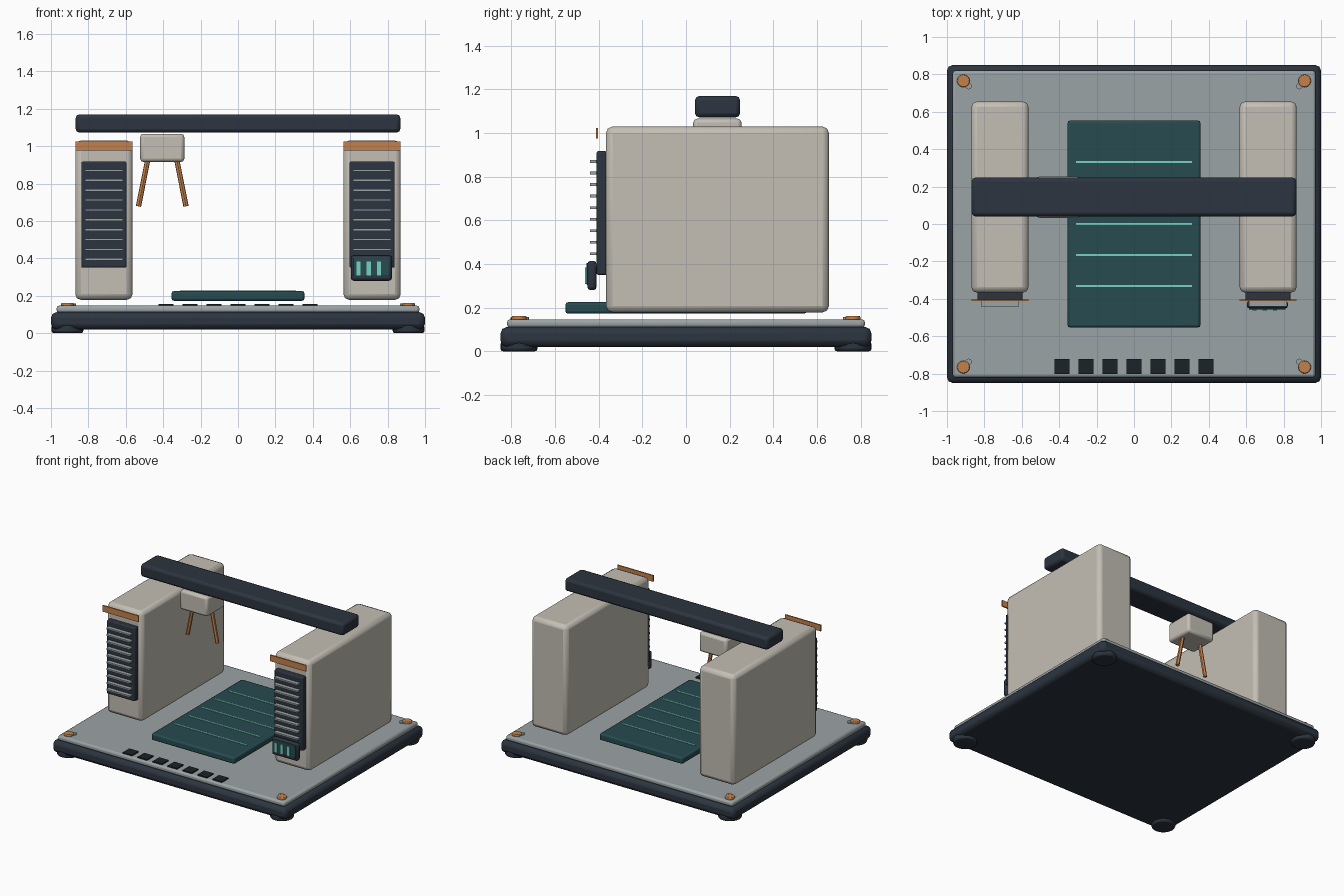
import bpy
from math import radians
from mathutils import Vector

if "Cube" in bpy.data.objects:
    bpy.data.objects.remove(bpy.data.objects["Cube"])


def mat(name, r, g, b):
    m = bpy.data.materials.new(name)
    m.diffuse_color = (r, g, b, 1)
    m.use_nodes = True
    m.node_tree.nodes["Principled BSDF"].inputs["Base Color"].default_value = m.diffuse_color
    return m


DARK = mat("dark_slate", 0.025, 0.035, 0.05)
BLACK = mat("near_black", 0.012, 0.016, 0.02)
STEEL = mat("steel", 0.33, 0.37, 0.38)
CREAM = mat("cream", 0.55, 0.52, 0.46)
COPPER = mat("copper", 0.55, 0.22, 0.07)
TEAL = mat("teal", 0.02, 0.07, 0.08)
MINT = mat("mint", 0.18, 0.65, 0.52)


def finish(ob, name, material, bevel=0.0, segments=2):
    ob.name = name
    ob.data.materials.append(material)
    if bevel:
        m = ob.modifiers.new("bevel", 'BEVEL')
        m.width, m.segments = bevel, segments
        m.limit_method, m.angle_limit = 'ANGLE', radians(40)
    bpy.ops.object.shade_smooth_by_angle(angle=radians(30))
    return ob


def box(name, x, y, z, material, bevel=0.0, segments=2):
    """Box from (min, max) ranges on each axis."""
    bpy.ops.mesh.primitive_cube_add(size=1, location=[(a + b) / 2 for a, b in (x, y, z)])
    ob = bpy.context.object
    ob.scale = [b - a for a, b in (x, y, z)]
    bpy.ops.object.transform_apply(location=False, rotation=False, scale=True)
    return finish(ob, name, material, bevel, segments)


def rod(name, p, q, r, material, bevel=0.0, sides=24):
    """Cylinder between two points."""
    p, q = Vector(p), Vector(q)
    bpy.ops.mesh.primitive_cylinder_add(vertices=sides, radius=r, depth=(q - p).length,
                                        location=(p + q) / 2)
    ob = bpy.context.object
    ob.rotation_euler = (q - p).to_track_quat('Z', 'Y').to_euler()
    return finish(ob, name, material, bevel)


def around(c, half):
    return (c - half, c + half)


# Base slab and top plate
box("base_slab", (-1, 1), (-0.85, 0.85), (0.02, 0.112), DARK, 0.03)
box("deck_plate", (-0.97, 0.97), (-0.82, 0.82), (0.108, 0.147), STEEL, 0.014)

# Corner feet, bolts and pins
for sx in (-1, 1):
    for sy in (-1, 1):
        x, y = sx * 0.912, sy * 0.765
        rod("foot", (x, y, 0), (x, y, 0.045), 0.085, DARK, 0.012)
        rod("corner_bolt", (x, y, 0.14), (x, y, 0.162), 0.034, COPPER, 0.005)
        px, py = x - sx * 0.028, y - sy * 0.028
        rod("bolt_pin", (px, py, 0.14), (px, py, 0.158), 0.017, STEEL, sides=16)

# Work bed with guide lines
box("work_bed", (-0.355, 0.355), (-0.553, 0.553), (0.173, 0.225), TEAL, 0.012)
for i in range(-2, 3):
    box("bed_line", (-0.31, 0.31), around(i * 0.166, 0.005), (0.22, 0.229), MINT)

# Row of keys along the front edge
for i in range(-3, 4):
    box("front_key", around(i * 0.128, 0.04), around(-0.763, 0.04), (0.145, 0.156), BLACK)

# Two towers with vent panels, slats and trim
for cx in (-0.717, 0.717):
    box("tower", around(cx, 0.153), (-0.367, 0.655), (0.178, 1.03), CREAM, 0.03)
    box("vent_panel", around(cx, 0.121), (-0.41, -0.362), (0.35, 0.917), DARK, 0.008)
    for i in range(10):
        box("vent_slat", around(cx, 0.102), (-0.44, -0.405), around(0.87 - i * 0.0528, 0.006), STEEL)
    box("tower_trim", around(cx, 0.153), (-0.413, -0.403), (0.976, 1.024), COPPER)

# Status display on the right tower
box("display_case", (0.603, 0.823), (-0.452, -0.41), (0.28, 0.415), DARK, 0.015)
box("display_screen", (0.615, 0.811), (-0.457, -0.448), (0.305, 0.405), TEAL, 0.003)
for i in range(3):
    box("display_bar", around(0.645 + i * 0.054, 0.011), (-0.462, -0.454), (0.308, 0.384), MINT)

# Gantry beam, carriage and two splayed probes
box("gantry_beam", (-0.868, 0.868), (0.041, 0.248), (1.072, 1.17), DARK, 0.02)
box("carriage", around(-0.405, 0.118), (0.033, 0.254), (0.915, 1.066), CREAM, 0.018)
for s in (-1, 1):
    rod("probe", (-0.405 + s * 0.077, 0.145, 0.93), (-0.405 + s * 0.127, 0.145, 0.678),
        0.014, COPPER, sides=12)
